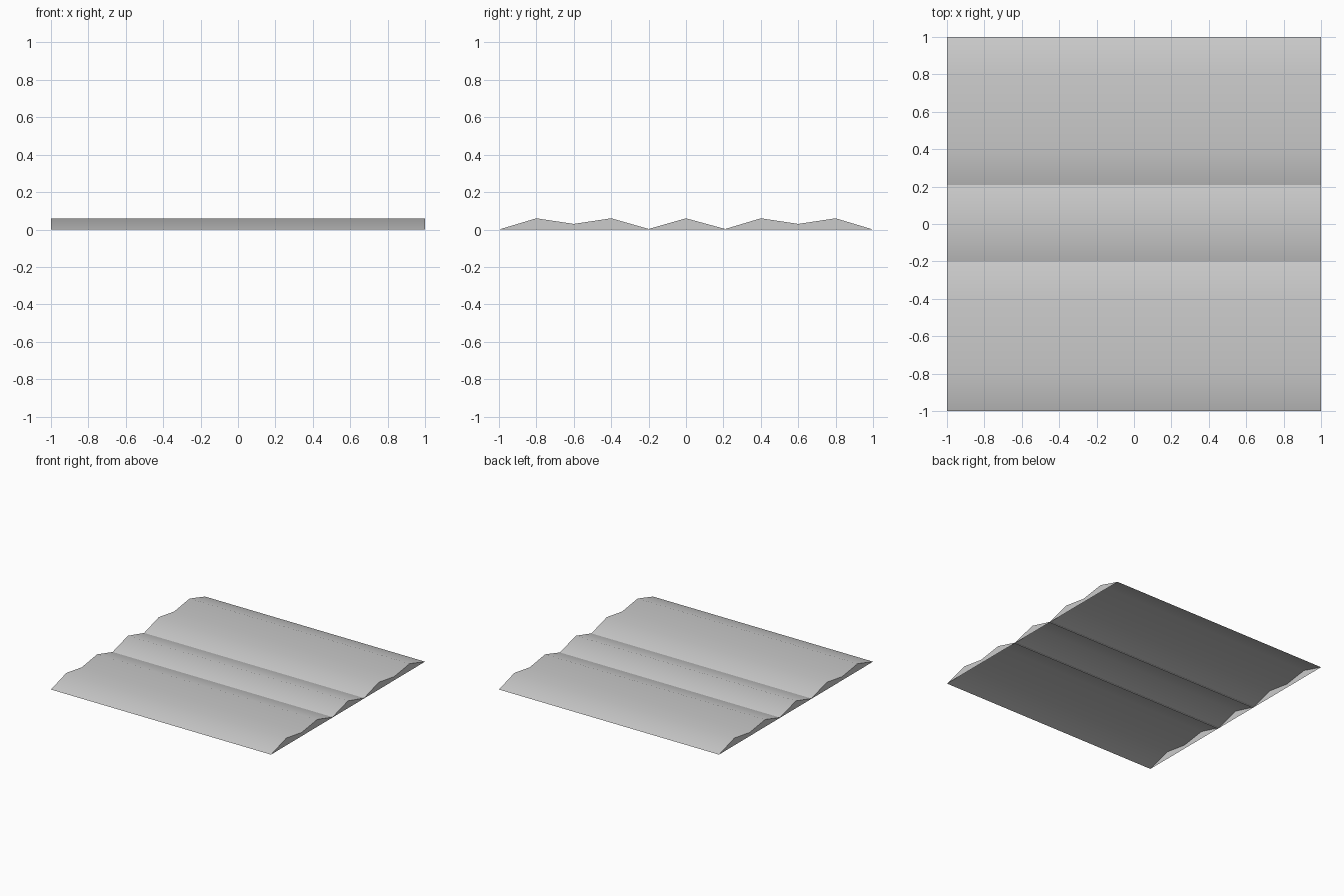
import bpy
import bmesh
import math

cube = bpy.data.objects.get("Cube")
if cube:
    bpy.data.objects.remove(cube, do_unlink=True)

grey = bpy.data.materials.new("plain grey")
grey.use_nodes = True
COLOUR = (0.6, 0.6, 0.6, 1)
grey.diffuse_color = COLOUR
grey.node_tree.nodes["Principled BSDF"].inputs["Base Color"].default_value = COLOUR

PEAK, DIP = 0.06, 0.03


def ridged_panel(name, profile):
    """Extrude a ridge profile across the full width as a shell open below."""
    bm = bmesh.new()
    end = bm.faces.new([bm.verts.new((-1, y, z)) for y, z in profile])
    result = bmesh.ops.extrude_face_region(bm, geom=[end], use_keep_orig=True)
    moved = [v for v in result["geom"] if isinstance(v, bmesh.types.BMVert)]
    bmesh.ops.translate(bm, vec=(2, 0, 0), verts=moved)
    bmesh.ops.recalc_face_normals(bm, faces=bm.faces)
    underside = [f for f in bm.faces if f.normal.z < -0.9]
    bmesh.ops.delete(bm, geom=underside, context="FACES_ONLY")
    mesh = bpy.data.meshes.new(name)
    bm.to_mesh(mesh)
    bm.free()
    mesh.materials.append(grey)
    panel = bpy.data.objects.new(name, mesh)
    bpy.context.collection.objects.link(panel)
    # Smooth over the ridges, crisp at the ends
    bpy.ops.object.select_all(action="DESELECT")
    panel.select_set(True)
    bpy.context.view_layer.objects.active = panel
    bpy.ops.object.shade_smooth_by_angle(angle=math.radians(45))


# Twin-ridged panels at front and back, single ridge between, slightly overlapping
ridged_panel("front_panel", [(-1, 0), (-0.8, PEAK), (-0.6, DIP),
                             (-0.4, PEAK), (-0.19, 0)])
ridged_panel("middle_panel", [(-0.21, 0), (0, PEAK), (0.22, 0)])
ridged_panel("back_panel", [(0.2, 0), (0.4, PEAK), (0.6, DIP),
                            (0.8, PEAK), (1, 0)])
